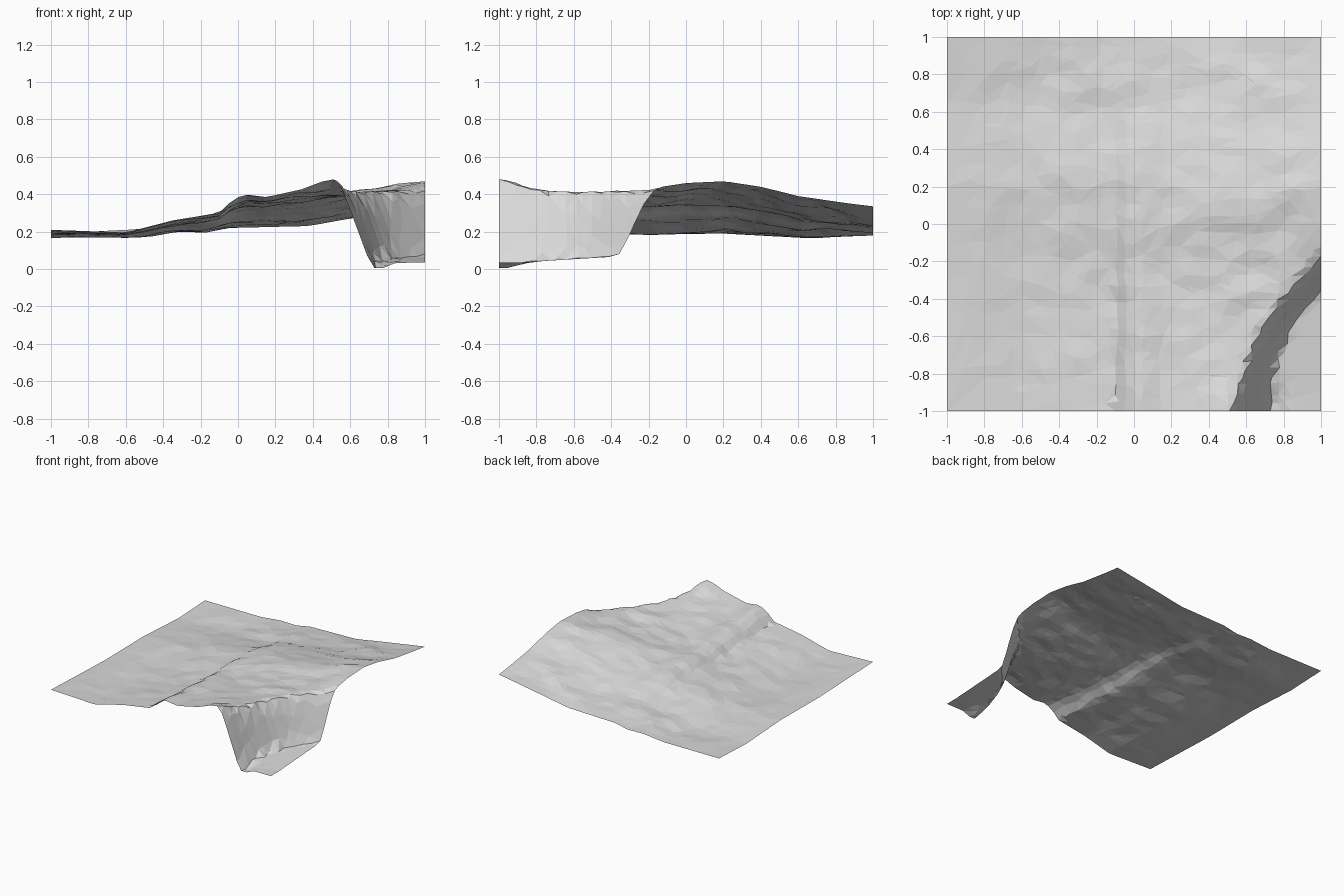
import bpy, bmesh, random
from mathutils import noise, Vector

if "Cube" in bpy.data.objects:
    bpy.data.objects.remove(bpy.data.objects["Cube"])

random.seed(4)
N = 44

# Height profiles along the four edges (position, height)
FRONT = [(-1, .21), (-.6, .195), (-.35, .26), (-.1, .30), (-.03, .37), (.03, .40),
         (.15, .385), (.3, .415), (.5, .44), (1, .44)]
BACK = [(-1, .18), (-.5, .18), (-.3, .2), (-.17, .195), (-.05, .22), (.38, .23),
        (.6, .27), (1, .335)]
LEFT = [(-1, .21), (-.3, .185), (.2, .19), (.65, .165), (1, .18)]
RIGHT = [(-1, .44), (-.6, .42), (-.2, .425), (-.1, .445), (0, .46), (.2, .47),
         (.4, .44), (.6, .39), (.8, .36), (1, .335)]
# Rim and foot of the cliff, x as a function of y
RIM = [(-1, .51), (-.8, .58), (-.6, .65), (-.45, .74), (-.3, .86), (-.14, 1.0), (.1, 1.25)]
FOOT = [(-1, .74), (-.8, .75), (-.65, .80), (-.5, .88), (-.38, 1.0), (-.14, 1.27), (.1, 1.6)]


def lerp_profile(points, t):
    if t <= points[0][0]:
        return points[0][1]
    for (a, za), (b, zb) in zip(points, points[1:]):
        if t <= b:
            return za + (zb - za) * (t - a) / (b - a)
    return points[-1][1]


def bump(x, y, cx, cy, rx, ry):
    return 2.718 ** -(((x - cx) / rx) ** 2 + ((y - cy) / ry) ** 2)


def height(x, y):
    u, v = (x + 1) / 2, (y + 1) / 2
    # Plateau blended between the four edge profiles
    across = lerp_profile(LEFT, y) * (1 - u) + lerp_profile(RIGHT, y) * u
    along = lerp_profile(FRONT, x) * (1 - v) + lerp_profile(BACK, x) * v
    corners = (.21 * (1 - u) + .44 * u) * (1 - v) + (.18 * (1 - u) + .335 * u) * v
    top = across + along - corners
    top += .04 * bump(x, y, .5, -1, .12, .15)
    # Rough ground
    inside = min(1, (1 - abs(x)) * 6, (1 - abs(y)) * 6)
    rough = (.018 * noise.noise(Vector((x * 3, y * 5, 1.7)))
             + .014 * noise.noise(Vector((x * 7, y * 9, 4.2))))
    top += rough * (.4 + .6 * u) * inside
    # Low ground below the cliff
    low = .035 + .03 * max(0, min(1, (y + .9) / .5)) - .036 * bump(x, y, .75, -1, .06, .12)
    rim, foot = lerp_profile(RIM, y), lerp_profile(FOOT, y)
    t = max(0, min(1, (x - rim) / (foot - rim)))
    t = t * t * (3 - 2 * t)
    return max(0, top * (1 - t) + low * t)


# Terrain sheet: jittered grid
bm = bmesh.new()
bmesh.ops.create_grid(bm, x_segments=N, y_segments=N, size=1)
step = 2 / N
for vert in bm.verts:
    x, y = vert.co.x, vert.co.y
    if abs(x) < .999:
        x += random.uniform(-.25, .25) * step
    if abs(y) < .999:
        y += random.uniform(-.25, .25) * step
    vert.co = (x, y, height(x, y))
bmesh.ops.triangulate(bm, faces=bm.faces[:])
mesh = bpy.data.meshes.new("terrain")
bm.to_mesh(mesh)
bm.free()
terrain = bpy.data.objects.new("terrain", mesh)
bpy.context.collection.objects.link(terrain)

# Irregular low-poly facets
thin = terrain.modifiers.new("facets", 'DECIMATE')
thin.ratio = .35

stone = bpy.data.materials.new("light grey")
stone.diffuse_color = (.7, .7, .7, 1)
stone.use_nodes = True
stone.node_tree.nodes["Principled BSDF"].inputs["Base Color"].default_value = stone.diffuse_color
mesh.materials.append(stone)
